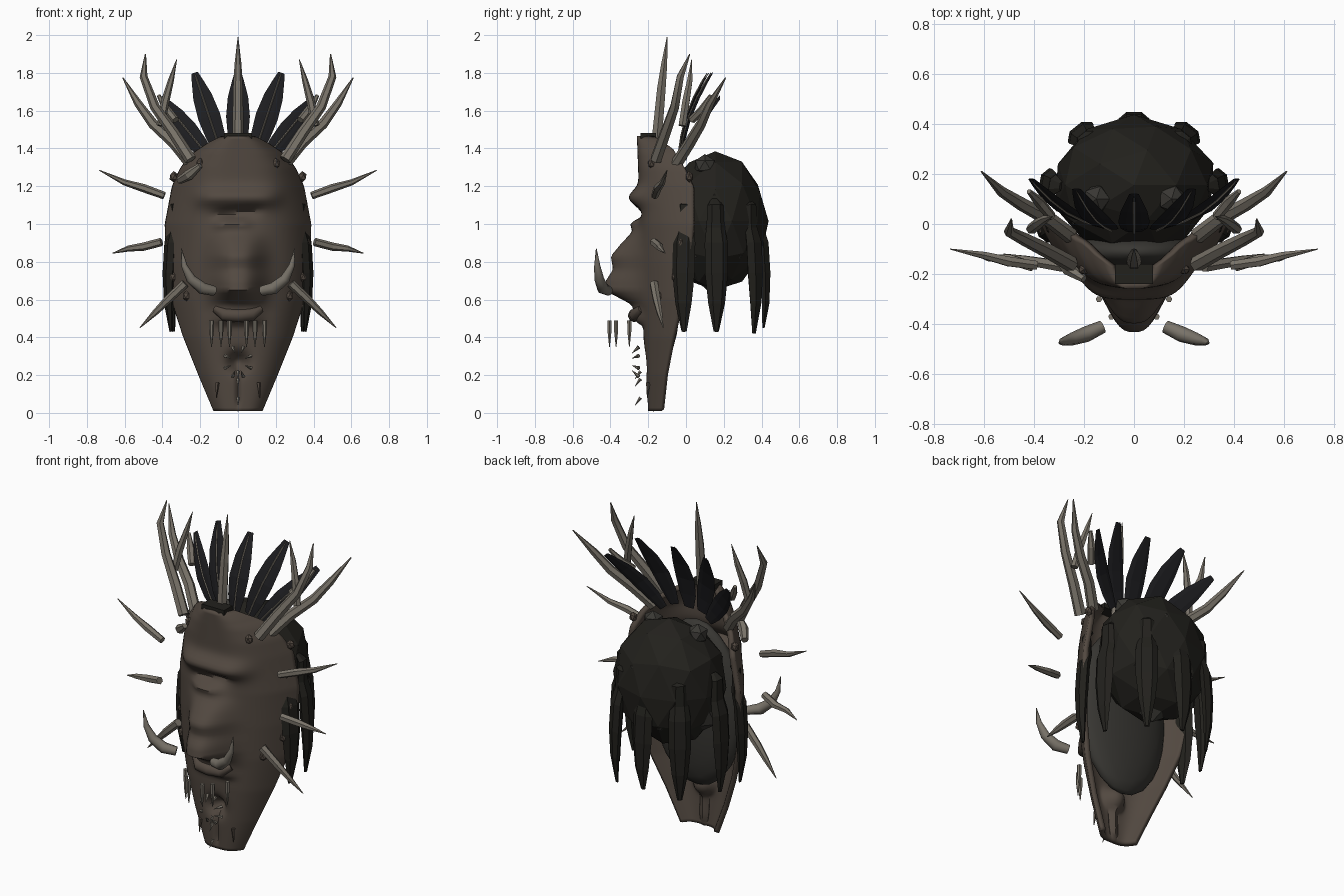
import bpy, bmesh, math, random
from mathutils import Vector

if "Cube" in bpy.data.objects:
    bpy.data.objects.remove(bpy.data.objects["Cube"])

random.seed(4)

def material(name, c):
    m = bpy.data.materials.new(name)
    m.diffuse_color = (*c, 1)
    m.use_nodes = True
    m.node_tree.nodes["Principled BSDF"].inputs["Base Color"].default_value = m.diffuse_color
    return m

WOOD = material("dark_wood", (0.085, 0.066, 0.052))
BONE = material("old_bone", (0.19, 0.17, 0.14))
HAIR = material("hair", (0.016, 0.015, 0.012))
PAD = material("worn_hide", (0.04, 0.038, 0.033))
FEATHER = material("feather", (0.012, 0.012, 0.014))

def finish(name, bm, mat, smooth=None):
    me = bpy.data.meshes.new(name)
    bm.to_mesh(me)
    bm.free()
    me.materials.append(mat)
    ob = bpy.data.objects.new(name, me)
    bpy.context.collection.objects.link(ob)
    if smooth:
        bpy.ops.object.select_all(action='DESELECT')
        ob.select_set(True)
        bpy.context.view_layer.objects.active = ob
        bpy.ops.object.shade_smooth_by_angle(angle=math.radians(smooth))
    return ob

def interp(table, z):
    for (a, p), (b, q) in zip(table, table[1:]):
        if z <= b:
            return p + (q - p) * (z - a) / (b - a)
    return table[-1][1]

def tube(name, pts, radii, mat, ref=(0, 1, 0), flat=1.0, sides=6, smooth=None):
    """Tapered tube along points; flat squashes it along ref."""
    bm = bmesh.new()
    pts = [Vector(p) for p in pts]
    rings = []
    for i, p in enumerate(pts):
        t = (pts[min(i + 1, len(pts) - 1)] - pts[max(i - 1, 0)]).normalized()
        w = t.cross(Vector(ref)).normalized()
        d = w.cross(t)
        rings.append([bm.verts.new(p + radii[i] * (w * math.cos(a) + d * flat * math.sin(a)))
                      for a in (2 * math.pi * k / sides for k in range(sides))])
    for r, s in zip(rings, rings[1:]):
        for k in range(sides):
            bm.faces.new((r[k], r[(k + 1) % sides], s[(k + 1) % sides], s[k]))
    bm.faces.new(rings[0][::-1])
    bm.faces.new(rings[-1])
    bmesh.ops.recalc_face_normals(bm, faces=bm.faces)
    return finish(name, bm, mat, smooth)

def pair(name, pts, radii, mat, **kw):
    for side, s in (("right", 1), ("left", -1)):
        tube(f"{name}_{side}", [(s * x, y, z) for x, y, z in pts], radii, mat, **kw)

def lump(name, loc, scale, mat, sub=1, jitter=0.0, smooth=None):
    bm = bmesh.new()
    bmesh.ops.create_icosphere(bm, subdivisions=sub, radius=1)
    for v in bm.verts:
        k = 1 + random.uniform(-jitter, jitter)
        v.co = Vector([l + c * s * k for l, c, s in zip(loc, v.co, scale)])
    return finish(name, bm, mat, smooth)

# carved mask shell: half width, rim depth and centre-line relief by height
WIDTH = [(0.01, .13), (.2, .21), (.4, .29), (.6, .355), (.8, .385), (1.0, .388), (1.2, .35),
         (1.3, .305), (1.38, .235), (1.43, .16), (1.465, .09)]
RIM = [(0.01, -.13), (.2, -.11), (.4, -.07), (.6, -.02), (.8, .02), (1.0, .035), (1.2, .035),
       (1.3, -.01), (1.4, -.07), (1.465, -.17)]
FRONT = [(0.01, -.20), (.4, -.225), (.9, -.24), (1.2, -.25), (1.465, -.26)]
SNOUT = [(0.01, 0), (.54, 0), (.58, .07), (.65, .20), (.70, .19), (.76, .15), (.83, .16),
         (.9, .10), (.97, .03), (1.03, 0), (1.465, 0)]

def mask_y(x, z):
    u = min(1, abs(x) / interp(WIDTH, z))
    rim = interp(RIM, z)
    y = rim + (interp(FRONT, z) - rim) * (1 - u ** 3.4)
    g = lambda v, c, s, p=2: math.exp(-abs((v - c) / s) ** p)
    y -= interp(SNOUT, z) * g(x, 0, .125, 2.8)
    y -= .055 * g(z, 1.14, .05) * g(x, 0, .22, 6)             # brow ridge
    y -= .035 * g(z, 1.0, .03) * g(x, -.03, .09, 4)           # lower eyelid
    y += .03 * g(z, 1.06 + .1 * x, .025) * g(x, 0, .12, 4)    # eye hollow
    y -= .05 * g(z, .515, .045, 4) * g(x, 0, .12, 4)          # upper lip
    y += .08 * g(z, .27, .05) * g(x, 0, .05)                  # round mouth
    y += .02 * g(z, .14, .1, 6) * g(x, 0, .012)               # chin groove
    return y

bm = bmesh.new()
NZ, NX = 84, 48
grid = []
for i in range(NZ + 1):
    z = .01 + 1.455 * i / NZ
    w = interp(WIDTH, z)
    grid.append([bm.verts.new((x, mask_y(x, z), z))
                 for x in (w * math.sin(math.pi * (j / NX - .5)) * .5 + w * (j / NX - .5)
                           for j in range(NX + 1))])
for r, s in zip(grid, grid[1:]):
    for j in range(NX):
        bm.faces.new((r[j], r[j + 1], s[j + 1], s[j]))
mask = finish("mask_shell", bm, WOOD, 50)
sol = mask.modifiers.new("thickness", 'SOLIDIFY')
sol.thickness, sol.offset = .03, -1

# padding inside the hollow back
lump("inner_padding", (0, -.11, .78), (.30, .09, .5), PAD, sub=3, smooth=50)

# dark cap on top of the mask
bm = bmesh.new()
bmesh.ops.create_cube(bm, size=1)
for v in bm.verts:
    v.co = Vector((v.co.x * .15, -.2 + v.co.y * .08, 1.468 + v.co.z * .03))
finish("top_cap", bm, HAIR)

# lip plate and hanging teeth
tube("lip_plate", [(x, mask_y(x, .51) + .005, z) for x, z in
     ((-.12, .55), (-.07, .52), (0, .515), (.07, .52), (.12, .55))],
     [.02, .035, .035, .035, .02], WOOD, sides=8, smooth=50)
for k, (x, y) in enumerate(((.045, -.405), (.09, -.37), (.14, -.30))):
    pair(f"tooth_{k}", [(x, y, .49), (x, y, .43), (x, y, .35)], [.013, .012, .002], BONE)

# small thorns round the mouth and down the chin
for k in range(8):
    a = math.pi * (k + .5) / 4
    c, s = math.cos(a), math.sin(a)
    tube(f"mouth_thorn_{k}", [(c * .075, -.25, .27 + s * .085), (c * .04, -.285, .27 + s * .05)],
         [.011, .001], BONE, sides=5)
for k, z in enumerate((.2, .16, .06)):
    tube(f"chin_thorn_{k}", [(0, -.24, z + .02), (0, -.27, z - .02)], [.01, .001], BONE, sides=5)
pair("chin_notch", [(.11, -.2, .16), (.115, -.205, .08)], [.012, .002], WOOD, sides=5)

# cheek tusks
pair("cheek_tusk", [(.125, -.41, .645), (.19, -.44, .66), (.25, -.46, .71), (.285, -.47, .78),
     (.30, -.475, .87)], [.026, .032, .026, .016, .002], BONE, sides=8, smooth=50)

# side spikes floating off the rim
pair("upper_spike", [(.39, -.165, 1.15), (.5, -.15, 1.19), (.6, -.125, 1.22), (.735, -.10, 1.285)],
     [.02, .022, .016, .002], BONE)
pair("middle_spike", [(.405, -.17, .905), (.5, -.14, .88), (.58, -.135, .87), (.665, -.11, .845)],
     [.022, .022, .016, .002], BONE)
pair("lower_spike", [(.28, -.17, .685), (.37, -.155, .6), (.44, -.14, .53), (.52, -.12, .45)],
     [.024, .022, .016, .002], BONE)

# antlers with branches
pair("rear_antler", [(.25, -.05, 1.32), (.34, .02, 1.43), (.45, .08, 1.53), (.53, .13, 1.64),
     (.61, .21, 1.775)], [.032, .03, .027, .021, .003], BONE, smooth=50)
pair("front_antler", [(.25, -.16, 1.34), (.34, -.11, 1.48), (.44, -.06, 1.62), (.50, -.03, 1.78),
     (.49, .02, 1.90)], [.032, .03, .026, .021, .003], BONE, smooth=50)
pair("inner_branch", [(.41, -.02, 1.52), (.385, .0, 1.65), (.355, .02, 1.76), (.325, .03, 1.87)],
     [.022, .022, .016, .002], BONE)
pair("short_branch", [(.33, .03, 1.55), (.38, .09, 1.61), (.42, .13, 1.68)], [.02, .022, .01], BONE)

# centre spike
tube("centre_spike", [(0, -.16, 1.33), (0, -.15, 1.5), (0, -.13, 1.72), (0, -.115, 1.85),
     (0, -.10, 1.99)], [.03, .03, .026, .018, .002], BONE)

# feather crest
def feather(name, base, tip, w):
    a, b = Vector(base), Vector(tip)
    f = (0, .2, .45, .7, .9, 1)
    p = [a.lerp(b, t) + Vector((0, -.03 * math.sin(math.pi * t), 0)) for t in f]
    tube(name, p, [w * k for k in (.5, .85, 1, .85, .5, .3)], FEATHER, flat=.1)
    tube(name + "_quill", [q - Vector((0, .008, 0)) for q in p], [.005] * 5 + [.002], BONE, sides=4)

feather("feather_centre", (0, -.03, 1.38), (0, .12, 1.8), .063)
for s in (1, -1):
    feather(f"feather_inner_{s}", (s * .09, -.02, 1.38), (s * .23, .14, 1.8), .06)
    feather(f"feather_outer_{s}", (s * .15, 0, 1.35), (s * .41, .18, 1.67), .055)

# studs and bone chips on the mask face
for k, (x, z) in enumerate(((.2, 1.32), (.34, 1.25), (.36, .9), (.34, .72), (.27, .62))):
    for s in (1, -1):
        lump(f"stud_{k}_{s}", (s * x, mask_y(x, z) + .005, z), (.025, .022, .03), WOOD)
tube("brow_chip", [(-.31, -.12, 1.23), (-.26, -.18, 1.26), (-.2, -.22, 1.31)],
     [.02, .028, .015], BONE)

# faceted hair mass over a rougher hide layer
lump("hair_mass", (0, .155, 1.015), (.325, .28, .37), HAIR, sub=2, jitter=.03)
lump("hide_layer", (0, .15, .99), (.33, .28, .37), PAD, sub=1, jitter=.03)

# hanging locks with rounded knobs at their heads
def lock(name, x, y, end):
    r = Vector((x, y - .1, 0)).normalized()
    prof = ((-.05, 1.13, .02), (-.02, 1.1, .042), (-.02, .98, .05), (0, .9, .062),
            (.01, .74, .062), (.012, .58, .045), (.0, end, .014))
    tube(name, [(x + r.x * o, y + r.y * o, z) for o, z, _ in prof], [w for *_, w in prof],
         HAIR, ref=r, flat=.5)

lock("back_lock", 0, .41, .45)
for s in (1, -1):
    for k, (x, y, e) in enumerate(((.355, -.01, .43), (.34, .16, .43), (.21, .36, .42))):
        lock(f"hair_lock_{k}_{s}", s * x, y, e)
for s in (1, -1):
    lump(f"crown_knob_{s}", (s * .15, .1, 1.31), (.06, .06, .06), PAD)
